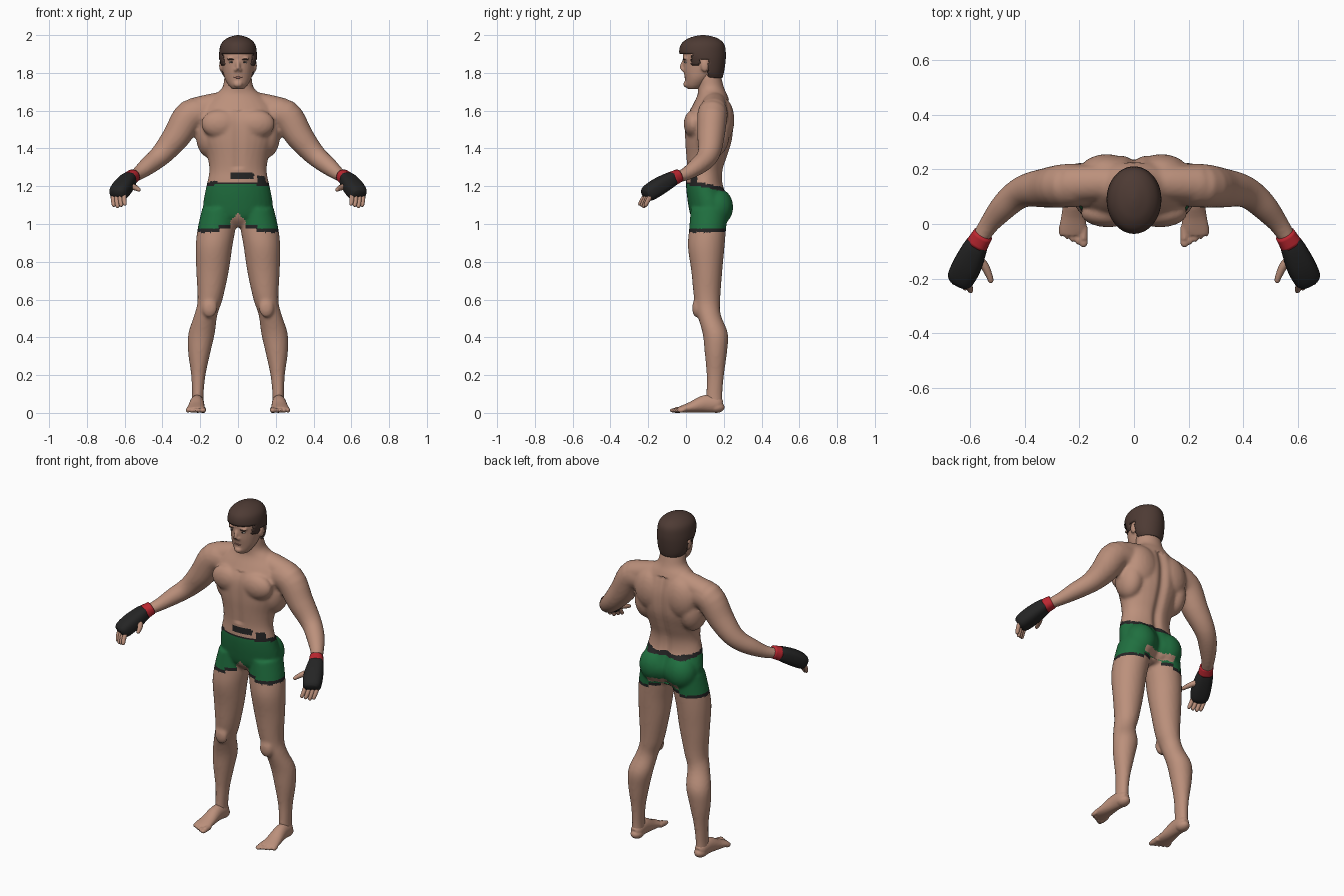
import bpy
import bmesh
import math
from mathutils import Matrix, Vector

cube = bpy.data.objects.get("Cube")
if cube:
    bpy.data.objects.remove(cube, do_unlink=True)


def material(name, red, green, blue):
    mat = bpy.data.materials.new(name)
    mat.use_nodes = True
    mat.diffuse_color = (red, green, blue, 1)
    shader = mat.node_tree.nodes["Principled BSDF"]
    shader.inputs["Base Color"].default_value = (red, green, blue, 1)
    shader.inputs["Roughness"].default_value = 0.8
    return mat


SKIN = material("skin", .5, .28, .2)
GREEN = material("shorts green", .014, .16, .05)
BLACK = material("trim black", .018, .018, .018)
RED = material("cuff red", .5, .02, .03)
HAIR = material("hair brown", .075, .043, .034)
LIPS = material("lips", .36, .16, .13)
WHITE = material("eye white", .6, .55, .5)


def catmull(rows, steps):
    """Smooth a list of stations (x, y, z, radius a, radius b)."""
    rows = [Vector(r) for r in rows]
    out = []
    for i in range(len(rows) - 1):
        p, a, b, q = rows[max(i - 1, 0)], rows[i], rows[i + 1], rows[min(i + 2, len(rows) - 1)]
        for k in range(steps):
            t = k / steps
            out.append(a + (b - p) * (t / 2) + (p * 2 - a * 5 + b * 4 - q) * (t * t / 2)
                       + (a * 3 - p - b * 3 + q) * (t ** 3 / 2))
    return out + [rows[-1]]


def tube(bm, rows, flat=False, power=1.0, sides=28, steps=4, mirror=True):
    """Loft rings along a path; flat rings stay level, others follow the path."""
    path = catmull(rows, steps)
    for sign in ((1, -1) if mirror else (1,)):
        rings = []
        for i, row in enumerate(path):
            centre = Vector(row[:3])
            side, up = Vector((1, 0, 0)), Vector((0, 1, 0))
            if not flat:
                along = Vector(path[min(i + 1, len(path) - 1)][:3]) - Vector(path[max(i - 1, 0)][:3])
                side = along.cross(Vector((0, 0, 1))).normalized()
                up = side.cross(along).normalized()
            ring = []
            for k in range(sides):
                angle = math.tau * k / sides
                c, s = (math.copysign(abs(f) ** power, f) for f in (math.cos(angle), math.sin(angle)))
                p = centre + side * (c * row[3]) + up * (s * row[4])
                ring.append(bm.verts.new((p.x * sign, p.y, p.z)))
            rings.append(ring)
        for low, high in zip(rings, rings[1:]):
            for k in range(sides):
                n = (k + 1) % sides
                bm.faces.new((low[k], low[n], high[n], high[k]))
        bm.faces.new(rings[0])
        bm.faces.new(rings[-1])


def blob(bm, centre, radii, mirror=True):
    for sign in ((1, -1) if mirror else (1,)):
        place = Matrix.Translation((centre[0] * sign, centre[1], centre[2]))
        bmesh.ops.create_uvsphere(bm, u_segments=24, v_segments=16, radius=1,
                                  matrix=place @ Matrix.Diagonal((*radii, 1)))


def finish(name, bm, mats, voxel=0, smooth=0):
    """Turn the shapes into one object, optionally fused into a single skin."""
    bmesh.ops.recalc_face_normals(bm, faces=bm.faces)
    mesh = bpy.data.meshes.new(name)
    bm.to_mesh(mesh)
    bm.free()
    obj = bpy.data.objects.new(name, mesh)
    bpy.context.collection.objects.link(obj)
    if voxel:
        fuse = obj.modifiers.new("fuse", "REMESH")
        fuse.mode = "VOXEL"
        fuse.voxel_size = voxel
        relax = obj.modifiers.new("relax", "SMOOTH")
        relax.factor = 0.5
        relax.iterations = smooth
        graph = bpy.context.evaluated_depsgraph_get()
        fused = bpy.data.meshes.new_from_object(obj.evaluated_get(graph))
        obj.modifiers.clear()
        obj.data = fused
        bpy.data.meshes.remove(mesh)
        fused.name = name
    obj.data.materials.clear()
    for mat in mats:
        obj.data.materials.append(mat)
    obj.data.shade_smooth()
    return obj


# Body: torso, neck, arms and legs fused together
bm = bmesh.new()
tube(bm, [(0, .12, .985, .05, .05), (0, .125, 1.03, .17, .095), (0, .125, 1.1, .185, .113),
          (0, .1, 1.2, .168, .1), (0, .1, 1.28, .152, .097), (0, .11, 1.36, .163, .112),
          (0, .12, 1.45, .193, .128), (0, .125, 1.55, .21, .128), (0, .135, 1.62, .19, .105),
          (0, .14, 1.68, .13, .08), (0, .132, 1.72, .084, .07), (0, .122, 1.78, .072, .064),
          (0, .11, 1.84, .06, .06)], flat=True, mirror=False)
tube(bm, [(0, .15, 1.65, .06, .06), (.13, .15, 1.63, .065, .062), (.24, .145, 1.6, .07, .066)])
tube(bm, [(.15, .145, 1.58, .075, .08), (.25, .14, 1.575, .08, .085), (.325, .132, 1.465, .072, .074),
          (.385, .125, 1.39, .062, .062), (.43, .105, 1.345, .055, .054), (.48, .06, 1.305, .049, .047),
          (.53, 0, 1.265, .037, .035), (.57, -.062, 1.242, .03, .028)])
tube(bm, [(.1, .125, 1.08, .09, .1), (.113, .115, .98, .1, .098), (.127, .107, .88, .097, .097),
          (.135, .11, .75, .086, .082), (.148, .112, .6, .066, .069), (.17, .122, .52, .061, .062),
          (.193, .155, .42, .07, .067), (.205, .158, .32, .059, .059), (.21, .155, .2, .038, .046),
          (.213, .15, .1, .031, .043), (.214, .15, .04, .033, .045)], flat=True)
blob(bm, (.09, .165, 1.09), (.09, .085, .1))     # buttocks
blob(bm, (.095, .04, 1.53), (.1, .052, .075))    # chest
blob(bm, (.1, .19, 1.55), (.1, .066, .12))       # shoulder blades
blob(bm, (.15, .14, 1.47), (.073, .09, .12))     # back wings
blob(bm, (.15, .055, .555), (.04, .022, .05))    # kneecaps
body = finish("body", bm, [SKIN, GREEN, BLACK], voxel=.009, smooth=6)

# Grooves along the spine, between the buttocks and between the chest muscles
for v in body.data.vertices:
    x, y, z = v.co
    crease = math.exp(-(x / .025) ** 2)
    if y > .16 and 1.0 < z < 1.66:
        v.co.y -= .018 * crease
    elif y < .06 and 1.3 < z < 1.6:
        v.co.y += .008 * crease


def trunk_colour(x, y, z):
    """0 skin, 1 shorts, 2 black trim."""
    if abs(x) > .3 or z < .94 or z > 1.27:
        return 0
    if y < .06 and .1 < x < .17 and 1.2 < z < 1.255:
        return 2
    if y < .06 and abs(x) < .11:
        if z > 1.22:
            return 2 if z > 1.24 and -.04 < x < .085 else 0
        if z < 1.055 - abs(x) and abs(x) < .04:
            return 0
    if abs(x) < .04 and z < 1.0:
        return 0
    if y > .15 and abs(x) < .1 and 1.005 < z < 1.035:
        return 0
    top = 1.235 - .2 * min(max(y, 0), .2)
    hem = .975 if abs(x) < .1 else .955
    if z > top or z < hem:
        return 0
    return 2 if z > top - .022 or z < hem + .018 else 1


for face in body.data.polygons:
    face.material_index = trunk_colour(*face.center)

# Feet with toes
bm = bmesh.new()
tube(bm, [(.214, .19, .04, .02, .025), (.214, .165, .045, .034, .043), (.217, .1, .048, .038, .046),
          (.221, .03, .03, .045, .03), (.224, -.02, .02, .05, .019), (.224, -.04, .016, .044, .014)])
blob(bm, (.213, .16, .03), (.035, .045, .03))
for i in range(5):
    x, tip = .185 + .02 * i, -.076 + .01 * i
    thick = .016 if i == 0 else .011
    tube(bm, [(x, -.01, .018, thick, thick), (x, tip + .02, .014, thick, thick)], sides=12)
    blob(bm, (x, tip + .01, .013), (thick, .02, .012))
feet = finish("feet", bm, [SKIN], voxel=.005, smooth=2)
for v in feet.data.vertices:
    v.co.z = max(v.co.z, 0)

# Head with nose and ears
bm = bmesh.new()
tube(bm, [(0, .04, 1.715, .03, .032), (0, .05, 1.735, .05, .052), (0, .065, 1.77, .07, .071),
          (0, .08, 1.81, .08, .093), (0, .09, 1.85, .086, .105), (0, .093, 1.9, .09, .11),
          (0, .093, 1.95, .078, .095), (0, .093, 1.98, .045, .06)], flat=True, mirror=False)
tube(bm, [(0, 0, 1.875, .011, .015), (0, -.016, 1.845, .011, .014), (0, -.022, 1.82, .013, .013)],
     flat=True, mirror=False)
blob(bm, (.011, -.013, 1.816), (.01, .012, .009))
blob(bm, (0, .002, 1.74), (.024, .016, .018), mirror=False)
blob(bm, (.032, -.003, 1.876), (.03, .012, .008))
blob(bm, (.088, .1, 1.838), (.012, .022, .033))
finish("head", bm, [SKIN], voxel=.006, smooth=3)

# Eyes, brows and lips
for name, mat, centre, radii, pair in (
        ("eyes", WHITE, (.034, .002, 1.856), (.014, .011, .006), True),
        ("pupils", BLACK, (.034, -.006, 1.856), (.006, .005, .005), True),
        ("eyebrows", HAIR, (.036, -.007, 1.872), (.02, .01, .004), True),
        ("lips", LIPS, (0, -.001, 1.776), (.024, .008, .006), False)):
    bm = bmesh.new()
    blob(bm, centre, radii, pair)
    finish(name, bm, [mat])

# Hair: a cap trimmed around the forehead and ears
bm = bmesh.new()
tube(bm, [(0, .132, 1.77, .066, .06), (0, .115, 1.8, .086, .085), (0, .1, 1.85, .097, .108),
          (0, .088, 1.9, .1, .123), (0, .088, 1.95, .091, .115), (0, .09, 1.98, .064, .083),
          (0, .09, 1.995, .028, .04), (0, .09, 2, .004, .006)],
     flat=True, sides=56, steps=5, mirror=False)


def hairline(y):
    if y < .03:
        return 1.895
    if y < .07:
        return 1.84
    return 1.868 if y < .118 else 1.772


bare = [f for f in bm.faces if f.calc_center_median().z < hairline(f.calc_center_median().y)]
bmesh.ops.delete(bm, geom=bare, context="FACES")
hair = finish("hair", bm, [HAIR])
shell = hair.modifiers.new("thickness", "SOLIDIFY")
shell.thickness = .014
shell.offset = -1

# Gloves and cuffs
bm = bmesh.new()
tube(bm, [(.568, -.062, 1.246, .036, .034), (.583, -.09, 1.23, .045, .041), (.61, -.15, 1.195, .053, .046),
          (.634, -.198, 1.163, .05, .042), (.643, -.215, 1.152, .036, .03)], power=.75)
finish("gloves", bm, [BLACK])
bm = bmesh.new()
tube(bm, [(.553, -.038, 1.256, .037, .035), (.575, -.075, 1.238, .041, .039)], power=.85)
finish("cuffs", bm, [RED])

# Fingers and thumbs
bm = bmesh.new()
for i in range(4):
    k = .022 * (i - 1.5)
    x, y = .632 - .89 * k, -.195 - .45 * k
    drop = .072 - .006 * abs(i - 1)
    tube(bm, [(x, y, 1.16, .012, .012), (x, y - .02, 1.16 - drop / 2, .012, .012),
              (x - .004, y - .034, 1.165 - drop, .01, .01), (x - .005, y - .037, 1.158 - drop, .004, .004)],
         sides=12)
tube(bm, [(.585, -.12, 1.205, .018, .018), (.55, -.15, 1.195, .016, .016), (.53, -.19, 1.185, .012, .012),
          (.524, -.21, 1.18, .009, .009), (.523, -.215, 1.178, .003, .003)], sides=12)
finish("fingers", bm, [SKIN])
